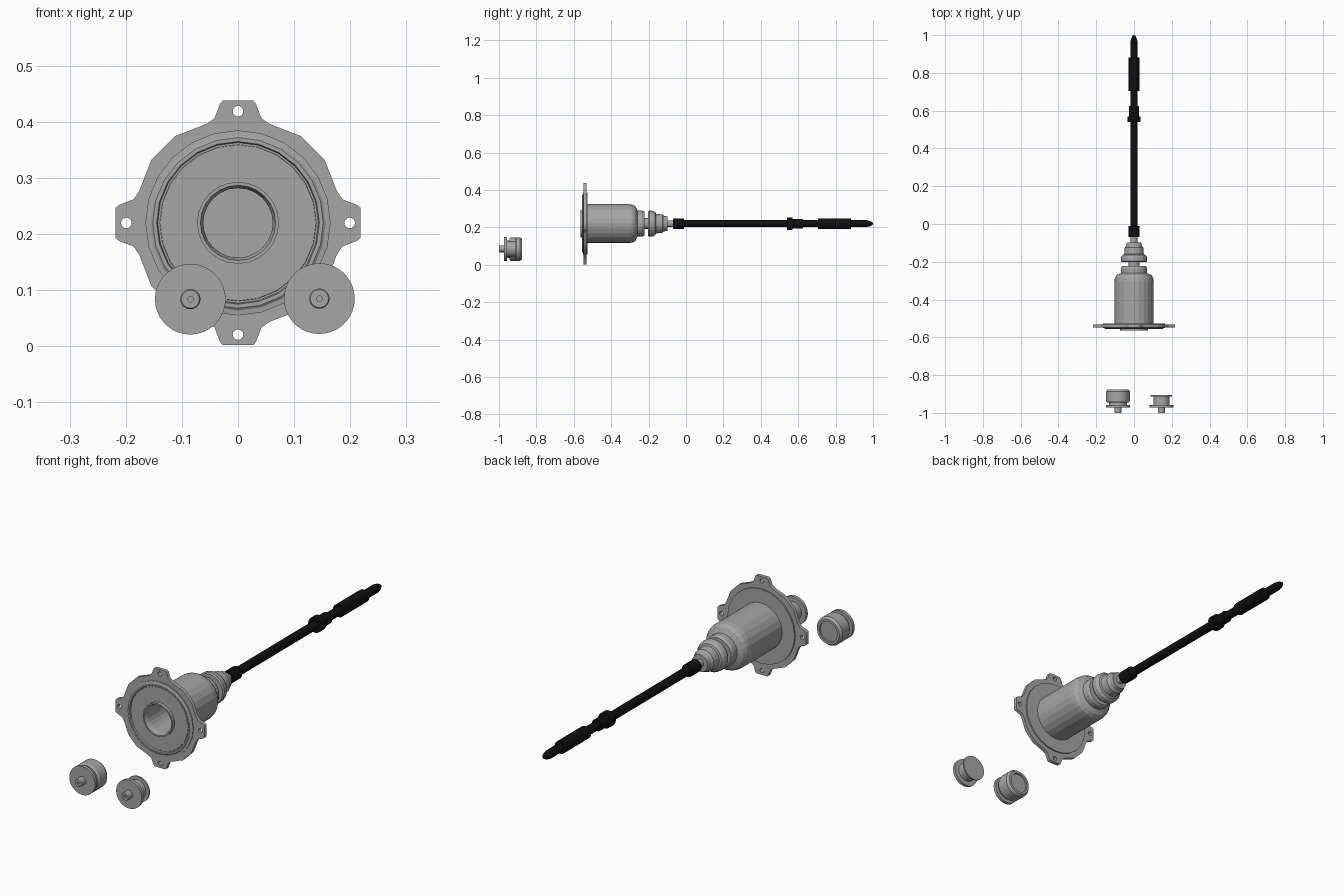
import bpy, bmesh, math
from mathutils import Matrix, Vector

if "Cube" in bpy.data.objects:
    bpy.data.objects.remove(bpy.data.objects["Cube"])

AXIS_Z = 0.22


def material(name, value):
    m = bpy.data.materials.new(name)
    m.diffuse_color = (value, value, value, 1)
    m.use_nodes = True
    m.node_tree.nodes["Principled BSDF"].inputs["Base Color"].default_value = m.diffuse_color
    return m


grey = material("metal grey", 0.38)
black = material("shaft black", 0.005)


def lathe(name, profile, mat, x=0.0, z=AXIS_Z, sides=24):
    """Spin (radius, y) points about an axis parallel to y; radius 0 closes the ends."""
    bm = bmesh.new()
    verts = [bm.verts.new((r, y, 0)) for r, y in profile]
    edges = [bm.edges.new(p) for p in zip(verts, verts[1:])]
    bmesh.ops.spin(bm, geom=verts + edges, cent=(0, 0, 0), axis=(0, 1, 0),
                   angle=math.tau, steps=sides, use_duplicate=False)
    bmesh.ops.remove_doubles(bm, verts=bm.verts, dist=1e-5)
    bmesh.ops.dissolve_degenerate(bm, edges=bm.edges, dist=1e-6)
    bmesh.ops.recalc_face_normals(bm, faces=bm.faces)
    me = bpy.data.meshes.new(name)
    bm.to_mesh(me)
    bm.free()
    me.materials.append(mat)
    ob = bpy.data.objects.new(name, me)
    ob.location = (x, 0, z)
    bpy.context.collection.objects.link(ob)
    return ob


def circle(cx, cy, r, n):
    return [(cx + r * math.cos(math.tau * i / n), cy + r * math.sin(math.tau * i / n))
            for i in range(n)]


# Mounting flange: round plate with four eared bolt holes
quarter = [(0.176, -0.057), (0.186, -0.042), (0.212, -0.032), (0.218, -0.027),
           (0.218, 0.027), (0.212, 0.032), (0.186, 0.042), (0.176, 0.057)]
quarter += [(0.191 * math.cos(math.radians(a)), 0.191 * math.sin(math.radians(a)))
            for a in (36, 54)]
outline, loops = [], [circle(0, 0, 0.1, 24)]
for k in range(4):
    rot = Matrix.Rotation(k * math.pi / 2, 2)
    outline += [tuple(rot @ Vector(p)) for p in quarter]
    c = rot @ Vector((0.199, 0))
    loops.append(circle(c.x, c.y, 0.0095, 16))
# drop the point shared by neighbouring quarters
outline = [p for i, p in enumerate(outline)
           if (Vector(p) - Vector(outline[i - 1])).length > 0.004]

cu = bpy.data.curves.new("mounting_flange", 'CURVE')
cu.dimensions = '2D'
cu.fill_mode = 'BOTH'
cu.extrude = 0.008
for pts in [outline] + loops:
    sp = cu.splines.new('POLY')
    sp.points.add(len(pts) - 1)
    for p, (u, v) in zip(sp.points, pts):
        p.co = (u, v, 0, 1)
    sp.use_cyclic_u = True
cu.materials.append(grey)
flange = bpy.data.objects.new("mounting_flange", cu)
flange.rotation_euler = (math.pi / 2, 0, 0)
flange.location = (0, -0.540, AXIS_Z)
bpy.context.collection.objects.link(flange)
bpy.context.view_layer.objects.active = flange
flange.select_set(True)
bpy.ops.object.convert(target='MESH')

# Bell housing: bored front face with raised rings, round shoulder and rear collar
lathe("bell_housing", [
    (0, -0.35), (0.062, -0.35), (0.062, -0.545), (0.067, -0.564), (0.073, -0.564),
    (0.073, -0.549), (0.139, -0.549), (0.142, -0.544), (0.145, -0.555),
    (0.152, -0.555), (0.156, -0.552), (0.165, -0.551), (0.165, -0.526),
    (0.104, -0.526), (0.104, -0.305), (0.101, -0.285), (0.092, -0.270),
    (0.070, -0.260), (0.070, -0.235), (0.064, -0.223), (0, -0.223)], grey)

# Coupling between the housing and the shaft
lathe("neck_coupling", [
    (0, -0.225), (0.029, -0.225), (0.029, -0.202), (0.066, -0.202), (0.070, -0.195),
    (0.068, -0.175), (0.060, -0.163), (0.052, -0.160), (0.049, -0.125),
    (0.042, -0.118), (0.038, -0.098), (0.018, -0.098), (0.018, -0.065),
    (0, -0.065)], grey)

# Long black shaft with collars, grip and pointed tip
lathe("drive_shaft", [
    (0, -0.07), (0.028, -0.07), (0.028, -0.01), (0.019, -0.01), (0.019, 0.54),
    (0.034, 0.54), (0.034, 0.57), (0.026, 0.57), (0.026, 0.625), (0.019, 0.625),
    (0.019, 0.705), (0.028, 0.705), (0.028, 0.882), (0.019, 0.882), (0.019, 0.965),
    (0.014, 0.985), (0.007, 0.997), (0, 1.0)], black, sides=16)

# Two loose pulleys, both with a drilled stub and a front disc
front = [(0, -0.99), (0.005, -0.99), (0.005, -1.0), (0.016, -1.0), (0.018, -0.997),
         (0.018, -0.972), (0.063, -0.972), (0.063, -0.958)]
lathe("closed_pulley", front + [
    (0.047, -0.958), (0.047, -0.945), (0.058, -0.945), (0.063, -0.937),
    (0.063, -0.887), (0.055, -0.876), (0.044, -0.876), (0.044, -0.884),
    (0, -0.884)], grey, x=-0.085, z=0.084, sides=36)
lathe("open_pulley", front + [
    (0.042, -0.958), (0.042, -0.912), (0.057, -0.912), (0.057, -0.906),
    (0, -0.906)], grey, x=0.145, z=0.085, sides=36)
